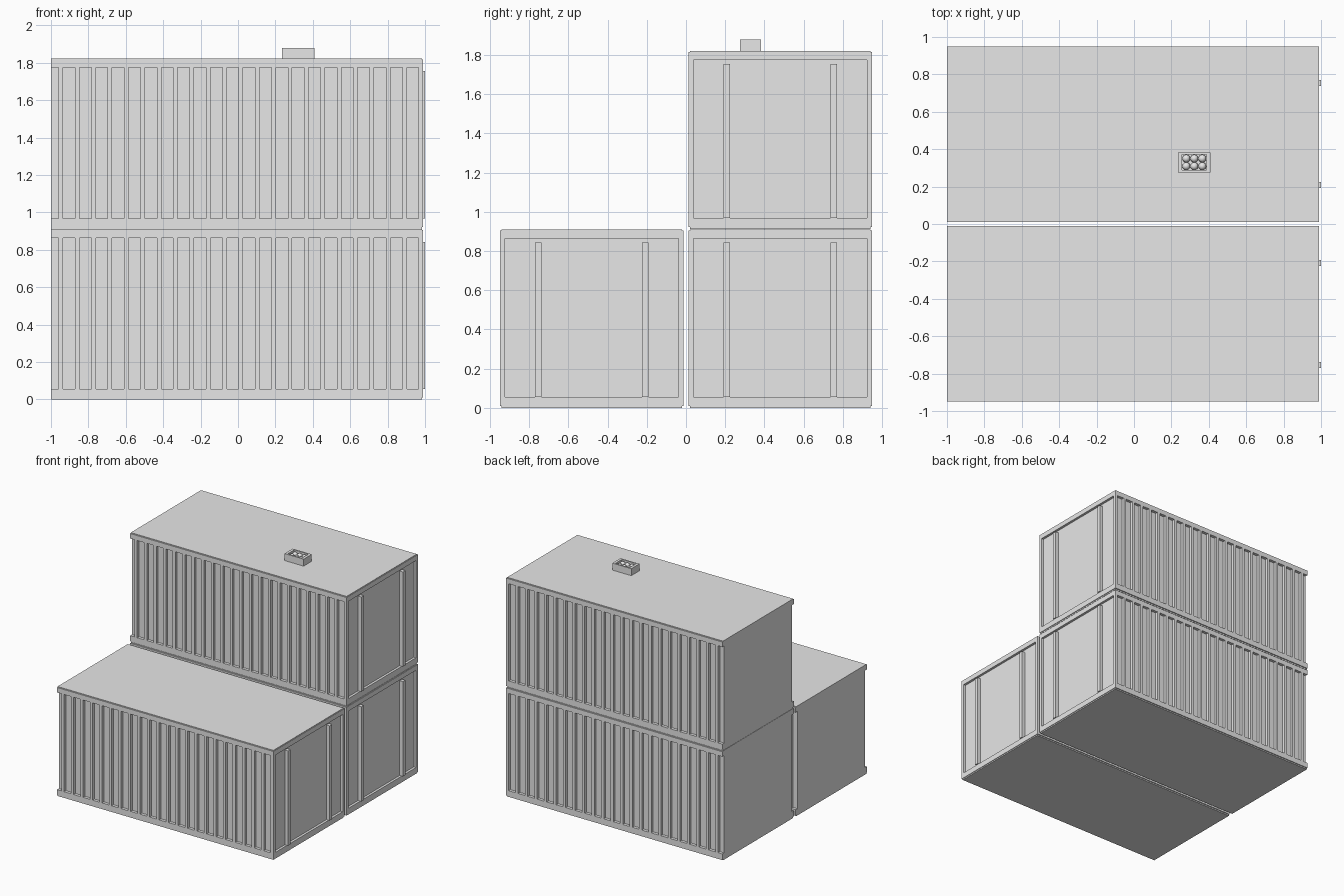
import bpy
import bmesh
from mathutils import Matrix, Vector

cube = bpy.data.objects.get("Cube")
if cube:
    bpy.data.objects.remove(cube, do_unlink=True)

grey = bpy.data.materials.new("light_grey")
grey.use_nodes = True
grey.diffuse_color = (0.8, 0.8, 0.8, 1)
grey.node_tree.nodes["Principled BSDF"].inputs["Base Color"].default_value = (0.8, 0.8, 0.8, 1)


def add_box(bm, low, high):
    low, high = Vector(low), Vector(high)
    size = high - low
    matrix = Matrix.Translation((low + high) / 2) @ Matrix.Diagonal((*size, 1))
    bmesh.ops.create_cube(bm, size=1, matrix=matrix)


def make_part(name, boxes, location=(0, 0, 0)):
    bm = bmesh.new()
    for low, high in boxes:
        add_box(bm, low, high)
    mesh = bpy.data.meshes.new(name)
    bm.to_mesh(mesh)
    bm.free()
    mesh.materials.append(grey)
    obj = bpy.data.objects.new(name, mesh)
    obj.location = location
    bpy.context.collection.objects.link(obj)
    return obj


# Container dimensions, with y measured from its own centre line
BACK, FRONT = -1.0, 0.99
HALF = 0.469
DEPTH = 0.024
HEIGHT = 0.91
LOW, HIGH = 0.056, 0.864
RIBS, PITCH, RIB = 23, 0.0875, 0.024


def container(name, y, z):
    place = (0, y, z)
    wall = HALF - DEPTH
    make_part(name + "_body", [((BACK, -wall, 0.005), (FRONT - 0.02, wall, HEIGHT - 0.005))], place)

    # Thin floor and roof sheets
    edge = HALF - 0.008
    make_part(name + "_floor", [((BACK, -edge, 0), (FRONT - 0.005, edge, 0.012))], place)
    make_part(name + "_roof", [((BACK, -edge, HEIGHT - 0.012), (FRONT - 0.005, edge, HEIGHT))], place)

    # Rails along both sides and across the door end
    rails = []
    for bottom, top in ((0.01, LOW), (HIGH, HEIGHT - 0.005)):
        for side in (-1, 1):
            inner, outer = sorted((side * (wall - 0.005), side * HALF))
            rails.append(((BACK, inner, bottom), (FRONT, outer, top)))
        rails.append(((FRONT - 0.025, -wall, bottom), (FRONT, wall, top)))
    make_part(name + "_rails", rails, place)

    # Upright ribs; the last pair forms the door posts
    ribs = []
    for i in range(RIBS):
        x = FRONT - RIB - i * PITCH
        for side in (-1, 1):
            inner, outer = sorted((side * (wall - 0.002), side * HALF))
            ribs.append(((x, inner, LOW - 0.005), (x + RIB, outer, HIGH + 0.005)))
    make_part(name + "_side_ribs", ribs, place)

    # Locking bars on the door end
    bars = []
    for side in (-1, 1):
        middle = side * 0.273
        bars.append(((FRONT - 0.025, middle - 0.016, LOW),
                     (1.0, middle + 0.016, 0.843)))
    make_part(name + "_door_bars", bars, place)


container("front_container", -0.481, 0)
container("rear_container", 0.481, 0)
container("upper_container", 0.481, 0.912)

# Open crate on the upper roof
x0, x1, y0, y1, z0, z1 = 0.235, 0.41, 0.276, 0.383, 1.82, 1.88
rim = 0.022
make_part("crate", [
    ((x0, y0, z0), (x1, y1, z0 + 0.01)),
    ((x0, y0, z0), (x0 + rim, y1, z1)),
    ((x1 - rim, y0, z0), (x1, y1, z1)),
    ((x0 + rim, y0, z0), (x1 - rim, y0 + 0.012, z1)),
    ((x0 + rim, y1 - 0.012, z0), (x1 - rim, y1, z1)),
])

# Six round-topped bottles inside the crate
for column in (-1, 0, 1):
    for row in (-1, 1):
        bpy.ops.mesh.primitive_uv_sphere_add(
            segments=16, ring_count=8, radius=0.021,
            location=((x0 + x1) / 2 + column * 0.043, (y0 + y1) / 2 + row * 0.0205, z1 - 0.024))
        bottle = bpy.context.object
        bottle.name = "crate_bottle"
        bottle.data.materials.append(grey)
        bpy.ops.object.shade_smooth_by_angle()
